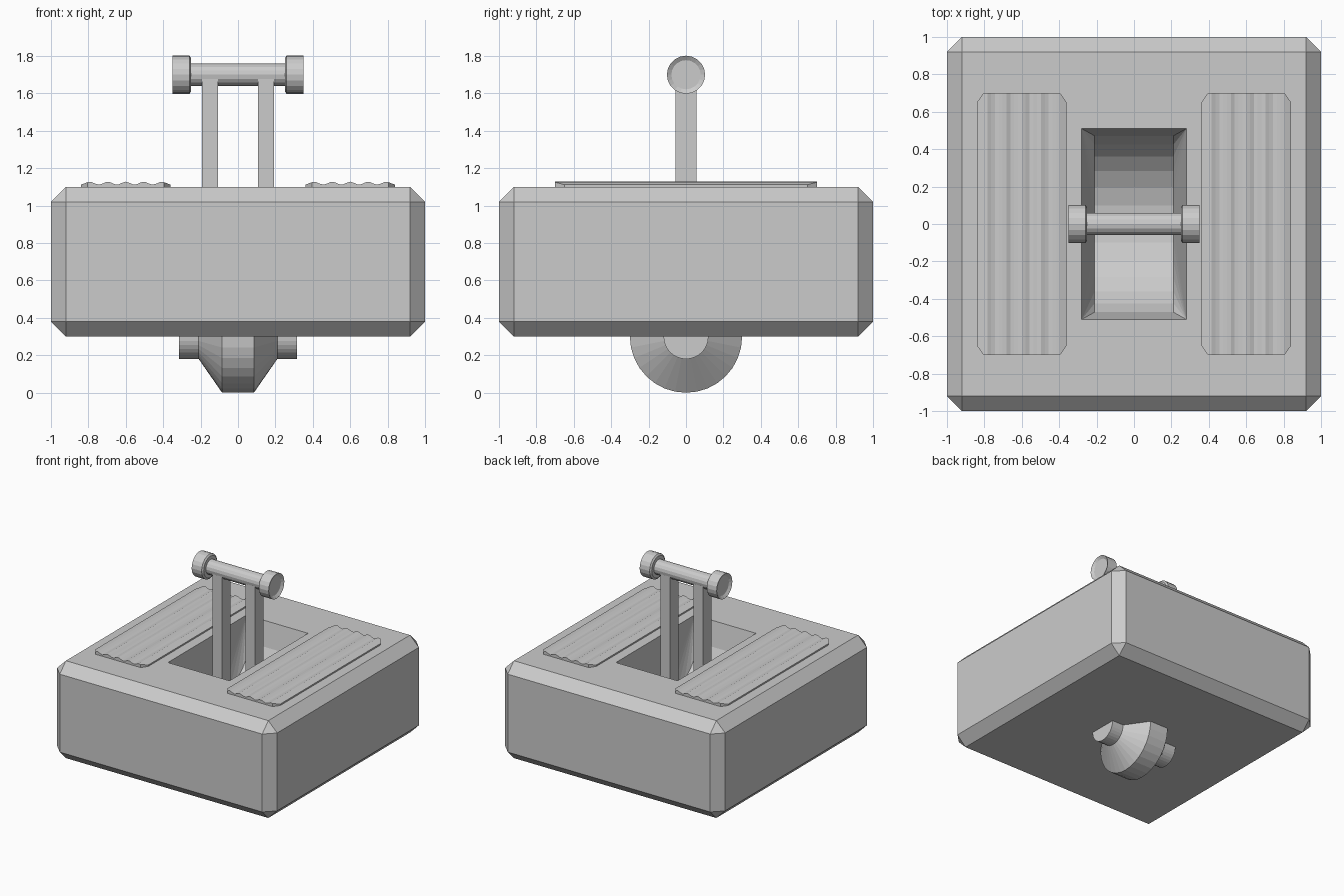
import bpy, bmesh, math
from mathutils import Matrix

if "Cube" in bpy.data.objects:
    bpy.data.objects.remove(bpy.data.objects["Cube"])

grey = bpy.data.materials.new("light grey")
grey.diffuse_color = (0.6, 0.6, 0.6, 1)
grey.use_nodes = True
grey.node_tree.nodes["Principled BSDF"].inputs["Base Color"].default_value = grey.diffuse_color


def finish(name, bm):
    bmesh.ops.recalc_face_normals(bm, faces=bm.faces[:])
    me = bpy.data.meshes.new(name)
    bm.to_mesh(me)
    bm.free()
    me.materials.append(grey)
    ob = bpy.data.objects.new(name, me)
    bpy.context.collection.objects.link(ob)
    return ob


def box(name, size, loc, bevel=0):
    bm = bmesh.new()
    bmesh.ops.create_cube(bm, size=1, matrix=Matrix.Translation(loc) @ Matrix.Diagonal((*size, 1)))
    if bevel:
        bmesh.ops.bevel(bm, geom=bm.edges[:], offset=bevel, segments=1,
                        profile=0.5, affect='EDGES')
    return finish(name, bm)


def lathe_x(name, profile, z, sides):
    """Revolve (x, radius) points about a horizontal axis at height z, capping both ends."""
    bm = bmesh.new()
    rings = [[bm.verts.new((x, r * math.sin(2 * math.pi * i / sides),
                            z + r * math.cos(2 * math.pi * i / sides)))
              for i in range(sides)] for x, r in profile]
    for a, b in zip(rings, rings[1:]):
        for i in range(sides):
            j = (i + 1) % sides
            bm.faces.new((a[i], a[j], b[j], b[i]))
    bm.faces.new(rings[0])
    bm.faces.new(rings[-1])
    return finish(name, bm)


# base block with chamfered edges
base = box("base", (2, 2, 0.8), (0, 0, 0.7), 0.08)

# slot with a curved floor and sloped upper sides
bm = bmesh.new()
for sx in (-1, 1):
    for sy in (-1, 1):
        for z in (1.1, 1.3):
            bm.verts.new((sx * 0.28, sy * 0.51, z))
    for k in range(2, 15):
        a = math.pi * k / 16
        bm.verts.new((sx * 0.21, 0.51 * math.cos(a), 1.1 - 0.51 * math.sin(a)))
bmesh.ops.convex_hull(bm, input=bm.verts[:])
bmesh.ops.dissolve_limit(bm, angle_limit=0.01, verts=bm.verts[:], edges=bm.edges[:])
cutter = finish("slot_cutter", bm)
cutter.hide_render = True
mod = base.modifiers.new("slot", 'BOOLEAN')
mod.operation, mod.solver, mod.object = 'DIFFERENCE', 'EXACT', cutter
bpy.context.view_layer.objects.active = base
bpy.ops.object.modifier_apply(modifier=mod.name)
bpy.data.objects.remove(cutter)

# lower wheel and its axle
lathe_x("wheel", [(-0.21, 0.12), (-0.085, 0.3), (0.085, 0.3), (0.21, 0.12)], 0.3, 32)
lathe_x("wheel_axle", [(-0.315, 0.12), (0.315, 0.12)], 0.3, 32)

# handle bar
lathe_x("handle_bar", [(-0.27, 0.06), (0.27, 0.06)], 1.7, 16)

for side, s in (("left", -1), ("right", 1)):
    # upright post reaching down into the slot
    box(side + "_post", (0.085, 0.11, 1.08), (s * 0.15, 0, 1.14))

    # end knob with a shallow dished outer face
    lathe_x(side + "_knob", [(s * 0.25, 0.088), (s * 0.26, 0.102), (s * 0.35, 0.102),
                             (s * 0.335, 0.078)], 1.7, 20)

    # ribbed foot pad with clipped corners
    bm = bmesh.new()
    n = 20
    rows = []
    xs = [0.36, 0.395] + [0.395 + 0.41 * i / n for i in range(1, n + 1)] + [0.84]
    for i, x in enumerate(xs):
        y = 0.65 if i in (0, len(xs) - 1) else 0.7
        z = 1.12 + 0.008 * math.cos(2 * math.pi * (x - 0.6) / 0.096)
        rows.append([bm.verts.new((s * x, yy, zz)) for yy, zz in
                     ((-y, 1.095), (-y, z), (y, z), (y, 1.095))])
    for a, b in zip(rows, rows[1:]):
        for i in range(4):
            j = (i + 1) % 4
            bm.faces.new((a[i], a[j], b[j], b[i]))
    bm.faces.new(rows[0])
    bm.faces.new(rows[-1])
    finish(side + "_pad", bm)
